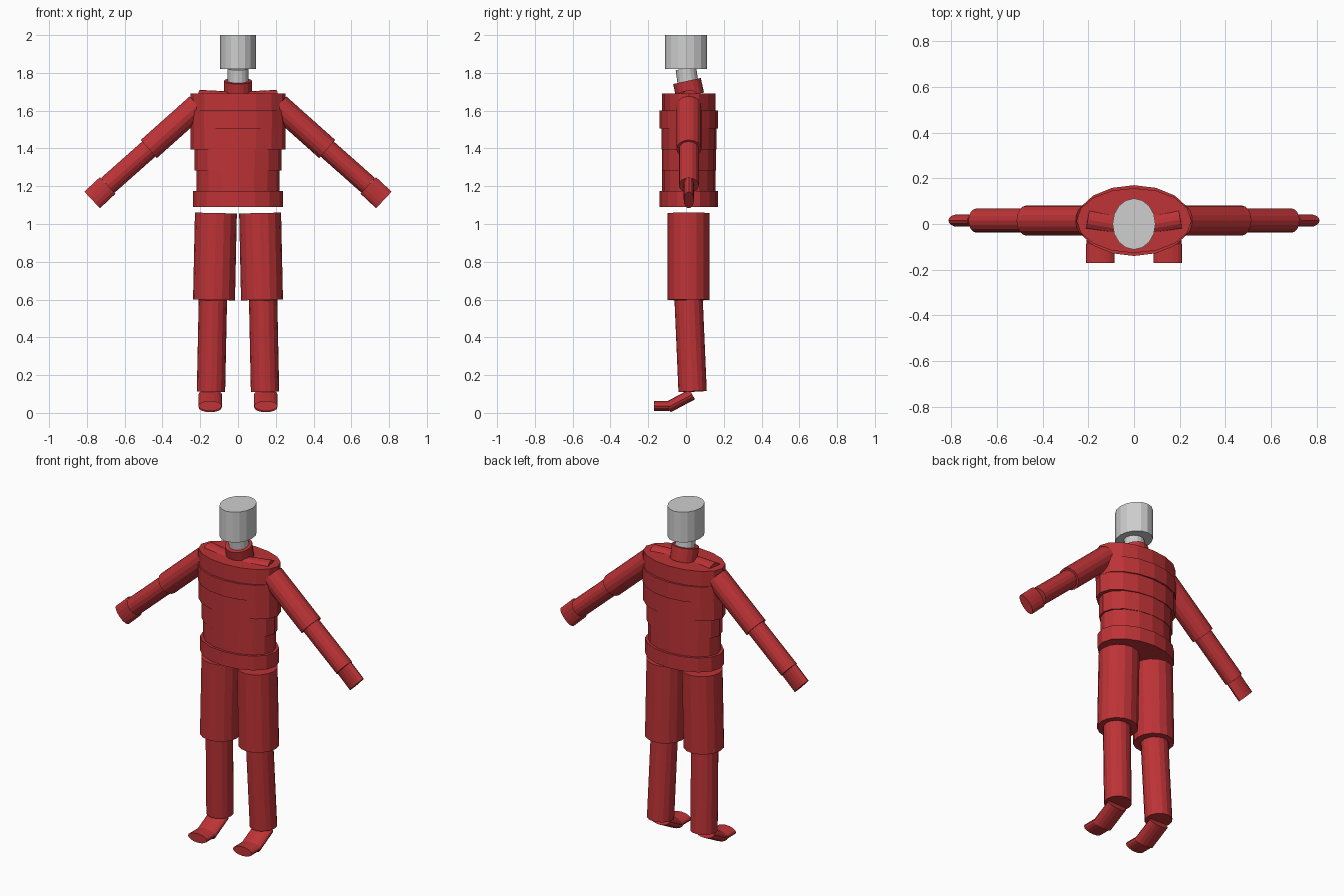
import bpy, bmesh, math
from mathutils import Vector

if "Cube" in bpy.data.objects:
    bpy.data.objects.remove(bpy.data.objects["Cube"])


def material(name, rgb):
    m = bpy.data.materials.new(name)
    m.diffuse_color = (*rgb, 1)
    m.use_nodes = True
    m.node_tree.nodes["Principled BSDF"].inputs["Base Color"].default_value = m.diffuse_color
    return m


RED = material("red", (0.51, 0.033, 0.037))
GREY = material("light grey", (0.62, 0.62, 0.62))
SIDES = 16


def tube(name, start, end, ru, rv, mat=RED, u_hint=(1, 0, 0)):
    """Capped elliptical cylinder; ru is the radius along u_hint, rv across it."""
    p, q = Vector(start), Vector(end)
    w = (q - p).normalized()
    u = Vector(u_hint)
    u = (u - w * u.dot(w)).normalized()
    v = w.cross(u)
    bm = bmesh.new()
    rings = []
    for c in (p, q):
        rings.append([bm.verts.new(c + u * ru * math.cos(a) + v * rv * math.sin(a))
                      for a in (2 * math.pi * i / SIDES for i in range(SIDES))])
    for i in range(SIDES):
        j = (i + 1) % SIDES
        bm.faces.new((rings[0][i], rings[0][j], rings[1][j], rings[1][i]))
    bm.faces.new(rings[0][::-1])
    bm.faces.new(rings[1])
    bmesh.ops.recalc_face_normals(bm, faces=bm.faces)
    me = bpy.data.meshes.new(name)
    bm.to_mesh(me)
    bm.free()
    me.materials.append(mat)
    ob = bpy.data.objects.new(name, me)
    bpy.context.collection.objects.link(ob)
    return ob


# Torso: stacked oval segments (name, bottom, top, half width, half depth)
for name, z0, z1, rx, ry in (
        ("hips", 1.09, 1.175, 0.237, 0.155),
        ("lower_waist", 1.175, 1.283, 0.220, 0.141),
        ("upper_waist", 1.283, 1.395, 0.230, 0.143),
        ("lower_chest", 1.395, 1.505, 0.252, 0.146),
        ("middle_chest", 1.505, 1.60, 0.253, 0.155),
        ("upper_chest", 1.60, 1.69, 0.252, 0.142)):
    tube(name, (0, 0.015, z0), (0, 0.015, z1), rx, ry)

# Neck and head
tube("collar", (0, 0.022, 1.68), (0, 0.005, 1.757), 0.075, 0.075)
tube("neck", (0, 0.012, 1.73), (0, 0.0, 1.822), 0.055, 0.055, GREY)
tube("head", (0, 0, 1.82), (0, 0, 2.0), 0.094, 0.112, GREY)

# Limbs, repeated on both sides
for s, side in ((-1, "left"), (1, "right")):
    Y, X = (0, 1, 0), (1, 0, 0)
    tube(side + "_collarbone", (s * 0.01, -0.015, 1.650), (s * 0.205, 0.02, 1.660), 0.05, 0.05, RED, Y)
    # arm
    elbow, wrist = (s * 0.472, 0.015, 1.397), (s * 0.69, 0.015, 1.204)
    tube(side + "_upper_arm", (s * 0.213, 0.015, 1.628), elbow, 0.066, 0.064, RED, Y)
    tube(side + "_forearm", elbow, wrist, 0.053, 0.053, RED, Y)
    tube(side + "_hand", wrist, (s * 0.772, 0.015, 1.127), 0.027, 0.06, RED, Y)
    # leg
    tube(side + "_thigh", (s * 0.127, 0.014, 0.598), (s * 0.117, 0.014, 1.058), 0.111, 0.111, RED, X)
    tube(side + "_shin", (s * 0.143, 0.035, 0.113), (s * 0.133, 0.014, 0.598), 0.075, 0.075, RED, X)
    # foot
    tube(side + "_foot", (s * 0.147, 0.033, 0.098), (s * 0.147, -0.095, 0.030), 0.062, 0.030, RED, X)
    tube(side + "_toes", (s * 0.148, -0.088, 0.037), (s * 0.148, -0.17, 0.037), 0.062, 0.027, RED, X)
